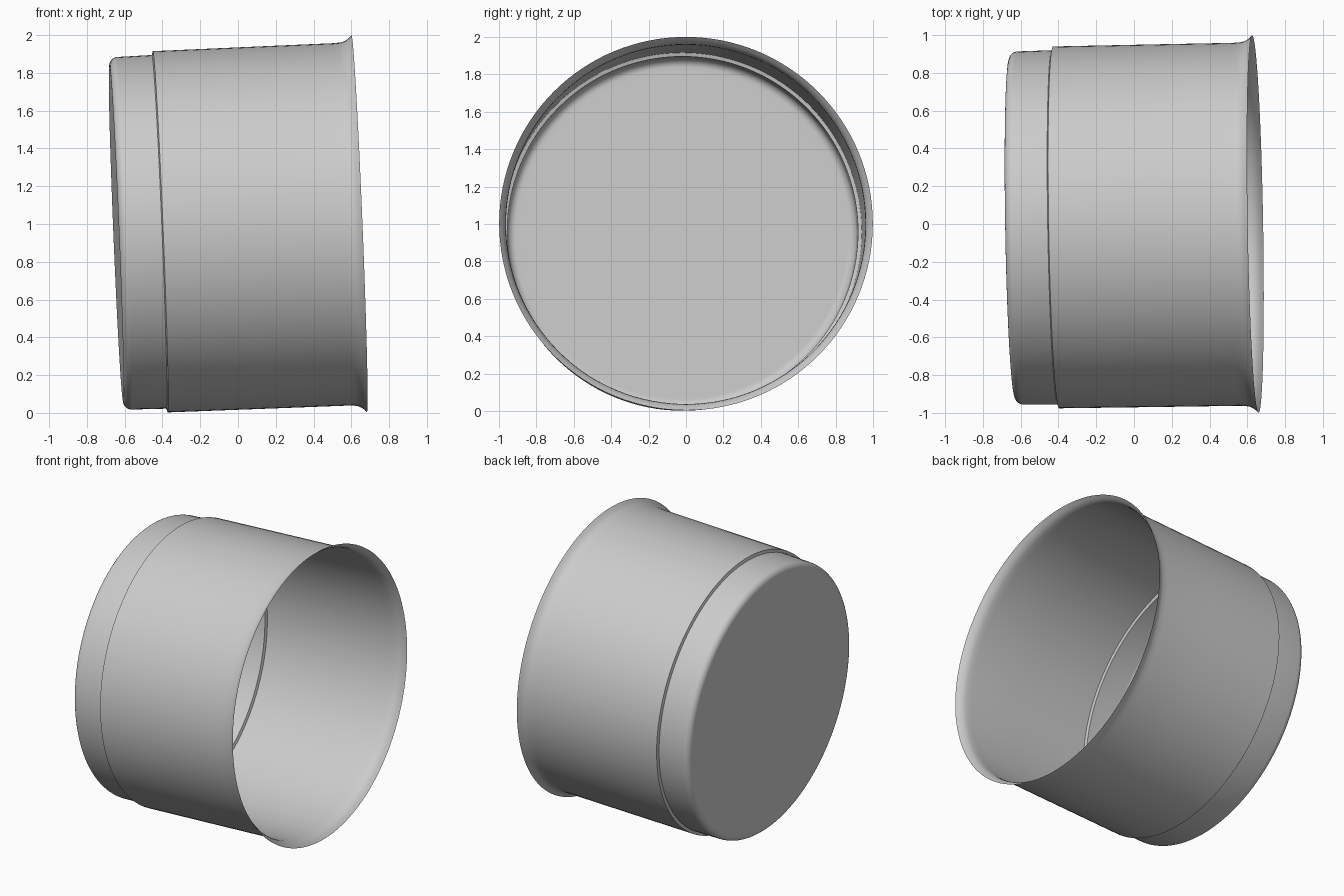
import bpy, bmesh, math
from mathutils import Vector

if "Cube" in bpy.data.objects:
    bpy.data.objects.remove(bpy.data.objects["Cube"])

SIDES = 128
RIM_CENTRE = Vector((0.642, 0.0, 1.002))
AXIS = Vector((1.0, 0.017, 0.041)).normalized()
ROT = AXIS.to_track_quat('Z', 'Y')


def lathe(name, profile):
    """Revolve (radius, distance along axis) points; radius 0 makes a pole."""
    bm = bmesh.new()
    rings = []
    for r, t in profile:
        n = SIDES if r > 0 else 1
        rings.append([bm.verts.new((r * math.cos(2 * math.pi * i / SIDES),
                                    r * math.sin(2 * math.pi * i / SIDES), t))
                      for i in range(n)])
    for a, b in zip(rings, rings[1:]):
        for i in range(SIDES):
            j = (i + 1) % SIDES
            if len(a) == 1:
                bm.faces.new((a[0], b[j], b[i]))
            else:
                bm.faces.new((a[i], a[j], b[j], b[i]))
    bmesh.ops.recalc_face_normals(bm, faces=bm.faces[:])
    mesh = bpy.data.meshes.new(name)
    bm.to_mesh(mesh)
    bm.free()
    obj = bpy.data.objects.new(name, mesh)
    bpy.context.collection.objects.link(obj)
    obj.rotation_mode = 'QUATERNION'
    obj.rotation_quaternion = ROT
    obj.location = RIM_CENTRE
    return obj


# Closed back disc with a rounded edge
BACK, R, F = -1.288, 0.934, 0.045
profile = [(0, BACK), (R - F - 0.02, BACK)]
for k in range(9):
    a = math.pi / 2 * k / 8
    profile.append((R - F + F * math.sin(a), BACK + F - F * math.cos(a)))
# Narrow band, step, main wall and flared open lip
profile += [(0.937, -1.061), (0.957, -1.055), (0.959, -0.5), (0.960, -0.10),
            (0.962, -0.065), (0.966, -0.045), (0.973, -0.030),
            (0.983, -0.016), (0.998, 0.0)]
cup = lathe("open_cup_shell", profile)

bpy.context.view_layer.objects.active = cup
cup.select_set(True)
bpy.ops.object.shade_smooth_by_angle(angle=math.radians(35))
